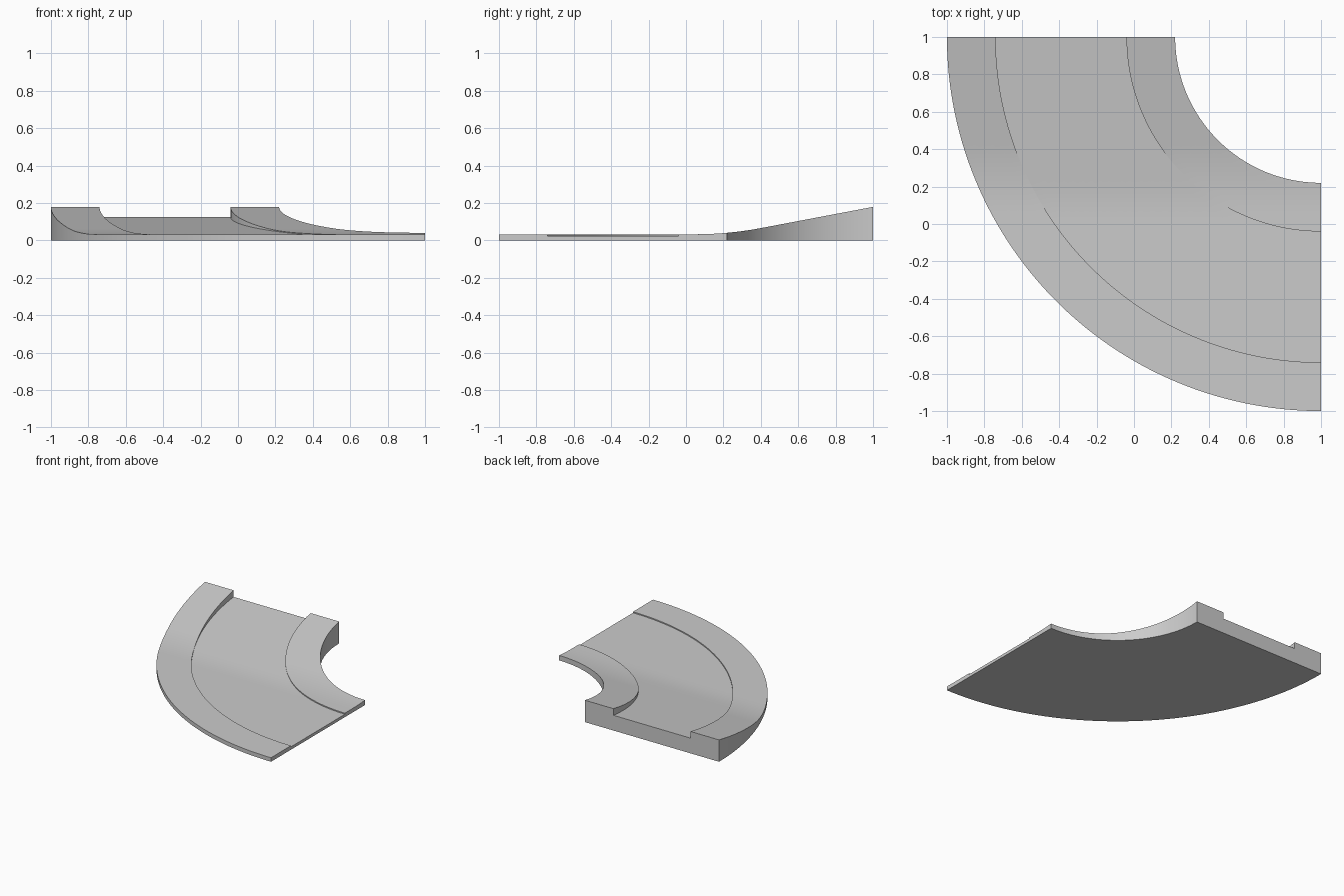
import bpy, bmesh, math

if "Cube" in bpy.data.objects:
    bpy.data.objects.remove(bpy.data.objects["Cube"])

CX, CY = 1.0, 1.0                      # centre of the quarter bend
R_IN, R_A, R_B, R_OUT = 0.78, 1.04, 1.74, 2.0
SEG = 96


def ramp(y, base, slope, y0, y1):
    """Flat, then a parabolic blend from y0 to y1, then a straight slope."""
    if y <= y0:
        return base
    if y <= y1:
        return base + slope * (y - y0) ** 2 / (2 * (y1 - y0))
    return base + slope * (y1 - y0) / 2 + slope * (y - y1)


def rim(y):
    return ramp(y, 0.033, 0.189, 0.05, 0.40)


def lane(y):
    return ramp(y, 0.024, 0.114, 0.02, 0.21)


def ground(y):
    return 0.0


def steps(a, b, n, height):
    return [(a + (b - a) * i / n, height) for i in range(n + 1)]


# Closed cross-section: inner rim, sunken lane, outer rim, flat base
section = (steps(R_IN, R_A, 6, rim) + steps(R_A, R_B, 16, lane)
           + steps(R_B, R_OUT, 6, rim) + [(R_OUT, ground), (R_IN, ground)])

# Sweep the section around the bend
bm = bmesh.new()
rings = []
for i in range(SEG + 1):
    a = math.pi + math.pi / 2 * i / SEG
    ring = []
    for r, height in section:
        x, y = CX + r * math.cos(a), CY + r * math.sin(a)
        ring.append(bm.verts.new((x, y, height(y))))
    rings.append(ring)
n = len(section)
for p, q in zip(rings, rings[1:]):
    for j in range(n):
        k = (j + 1) % n
        bm.faces.new((p[j], p[k], q[k], q[j]))
# End caps
bm.faces.new(rings[0])
bm.faces.new(rings[-1])
bmesh.ops.recalc_face_normals(bm, faces=bm.faces)

mesh = bpy.data.meshes.new("curved_ramp_track")
bm.to_mesh(mesh)
bm.free()
track = bpy.data.objects.new("curved_ramp_track", mesh)
bpy.context.collection.objects.link(track)
bpy.context.view_layer.objects.active = track
track.select_set(True)
bpy.ops.object.shade_smooth_by_angle(angle=math.radians(30))
